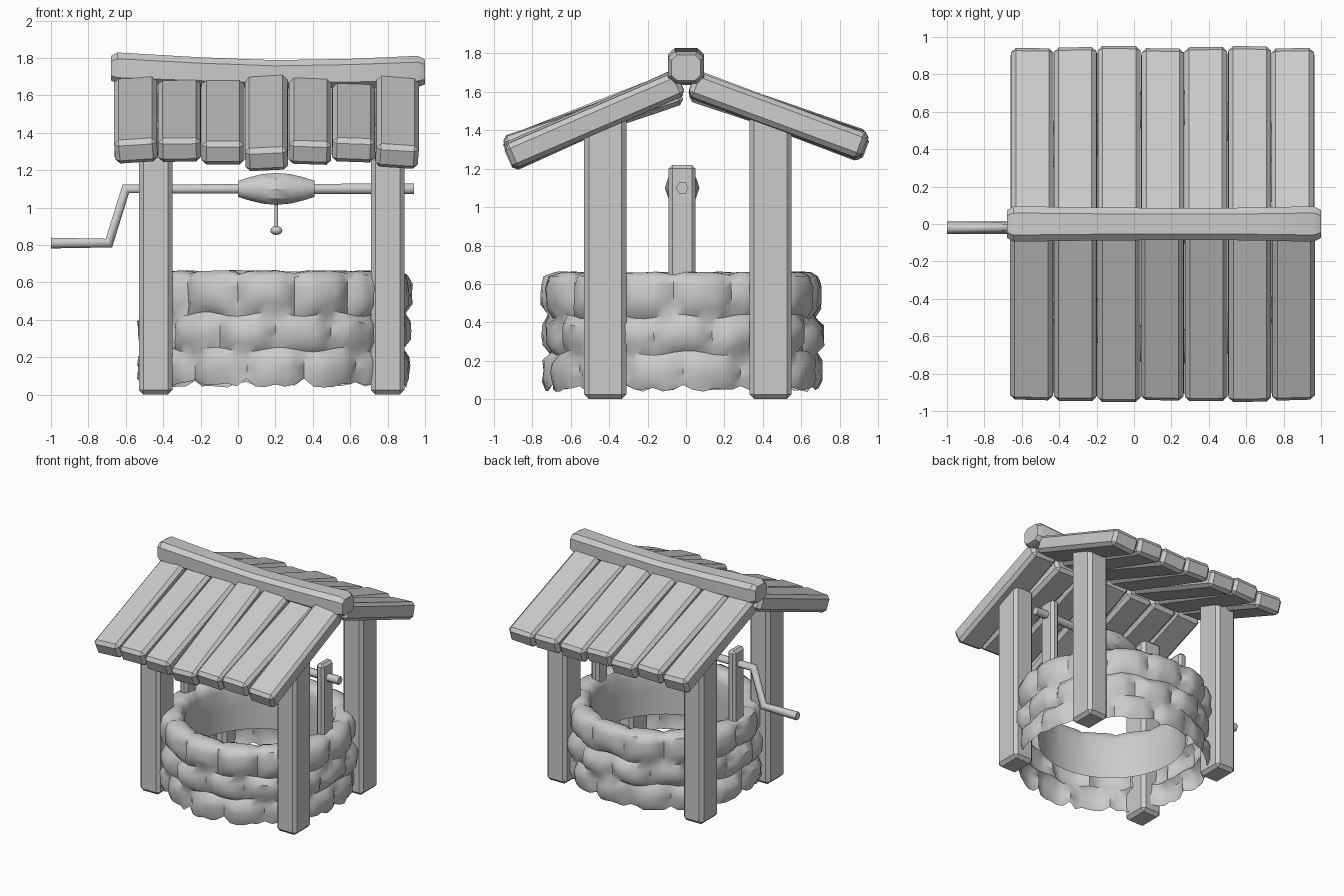
import bpy, bmesh, math, random
from mathutils import Matrix, Vector

if "Cube" in bpy.data.objects:
    bpy.data.objects.remove(bpy.data.objects["Cube"])

random.seed(4)
CX, CY = 0.20, -0.015      # centre of the stone ring


def finish(name, bm, angle=35):
    bmesh.ops.recalc_face_normals(bm, faces=bm.faces)
    me = bpy.data.meshes.new(name)
    bm.to_mesh(me)
    bm.free()
    ob = bpy.data.objects.new(name, me)
    bpy.context.collection.objects.link(ob)
    bpy.ops.object.select_all(action='DESELECT')
    ob.select_set(True)
    bpy.context.view_layer.objects.active = ob
    bpy.ops.object.shade_smooth_by_angle(angle=math.radians(angle))
    return ob


def box(name, size, matrix, bevel=0.025):
    bm = bmesh.new()
    bmesh.ops.create_cube(bm, size=1)
    bmesh.ops.scale(bm, vec=size, verts=bm.verts)
    bmesh.ops.bevel(bm, geom=bm.edges[:], offset=bevel, segments=1,
                    affect='EDGES', profile=0.5)
    bm.transform(matrix)
    return finish(name, bm)


def loft_x(name, stations, section, y0=0.0):
    """Sweep a closed (y, z) section along x; stations are (x, z, scale)."""
    bm = bmesh.new()
    rings = [[bm.verts.new((x, y0 + y * r, z + h * r)) for y, h in section]
             for x, z, r in stations]
    n = len(section)
    for a, b in zip(rings, rings[1:]):
        for i in range(n):
            bm.faces.new((a[i], a[(i + 1) % n], b[(i + 1) % n], b[i]))
    bm.faces.new(rings[0])
    bm.faces.new(rings[-1])
    return finish(name, bm)


def rod(name, points, radius):
    cu = bpy.data.curves.new(name, 'CURVE')
    cu.dimensions = '3D'
    cu.bevel_depth, cu.bevel_resolution, cu.use_fill_caps = radius, 1, True
    sp = cu.splines.new('POLY')
    sp.points.add(len(points) - 1)
    for p, co in zip(sp.points, points):
        p.co = (*co, 1)
    ob = bpy.data.objects.new(name, cu)
    bpy.context.collection.objects.link(ob)


# stone wall: bulging stones in three courses, rounded rim, smooth inner wall
STONES, SUB = 14, 6
N = STONES * SUB
levels = [0.05, 0.24, 0.43, 0.64]
size = [[random.uniform(-0.012, 0.014) for _ in range(STONES)] for _ in range(3)]
shift = [0, 3, 1]


def swell(t):
    return min(1.0, 1.3 * math.sin(math.pi * t) ** 0.6) if 0 < t < 1 else 0.0


bm = bmesh.new()
rings = []
for row in range(3):
    for k in range(5 if row == 2 else 4):
        t = k / 4
        ring = []
        for i in range(N):
            j = (i + shift[row]) % N
            u = (j % SUB) / SUB
            bu = swell(u)
            bv = max(swell(t), 0.55 if (row, k) in ((2, 4), (0, 0)) else 0.15)
            r = 0.685 + size[row][j // SUB] * bu + 0.045 * bu * bv
            r += random.uniform(-0.006, 0.006)
            z = levels[row] + t * (levels[row + 1] - levels[row])
            if row == 0 and k == 0:
                z += 0.025 * (1 - bu) + random.uniform(-0.012, 0.012)
            elif row < 2 or k < 4:
                z += 0.012 * math.sin(i * 0.9 + row)
            else:
                z -= 0.012 * (1 - bu)
            a = 2 * math.pi * i / N
            ring.append(bm.verts.new((CX + r * math.cos(a), CY + r * math.sin(a), z)))
        rings.append(ring)
for r0, z0, w in [(0.665, 0.66, 1), (0.61, 0.662, 1), (0.57, 0.645, 0.8),
                  (0.55, 0.59, 0.5), (0.55, 0.45, 0), (0.55, 0.25, 0)]:
    ring = []
    for i in range(N):
        bu = swell(((i + shift[2]) % SUB) / SUB)
        r, a = r0 + 0.012 * w * (1 - bu), 2 * math.pi * i / N
        z = z0 - 0.015 * w * (1 - bu) + w * random.uniform(-0.004, 0.004)
        ring.append(bm.verts.new((CX + r * math.cos(a), CY + r * math.sin(a), z)))
    rings.append(ring)
for a, b in zip(rings, rings[1:]):
    for i in range(N):
        bm.faces.new((a[i], a[(i + 1) % N], b[(i + 1) % N], b[i]))
finish("stone_wall", bm, 50)

# four roof posts and the two crank supports
for x, side in ((-0.44, "left"), (0.80, "right")):
    for y, end in ((-0.42, "front"), (0.44, "back")):
        box(f"{end}_{side}_post", (0.18, 0.22, 1.48), Matrix.Translation((x, y, 0.74)))
    box(f"{side}_crank_support", (0.07, 0.14, 0.67),
        Matrix.Translation((x, -0.02, 0.885)), 0.02)

# roof planks: (lower end z, upper end z, roll in degrees) per plank
front = [(1.295, 1.645, -4), (1.30, 1.63, -1), (1.285, 1.63, 0), (1.25, 1.655, -3),
         (1.285, 1.64, 2), (1.30, 1.605, 2), (1.265, 1.65, 4)]
back = [(1.30, 1.64, 2), (1.32, 1.63, -2), (1.30, 1.64, 1), (1.33, 1.64, 2),
        (1.31, 1.65, -2), (1.32, 1.62, 1), (1.31, 1.64, -3)]
for sign, rows, side in ((-1, front, "front"), (1, back, "back")):
    for i, (z_low, z_top, roll) in enumerate(rows):
        x = -0.545 + i * 0.2325
        top = Vector((x, sign * 0.03, z_top))
        low = Vector((x, sign * (0.925 + 0.006 * (i % 3)), z_low))
        d = low - top
        pitch = math.atan2(d.z * sign, abs(d.y))
        m = (Matrix.Translation((top + low) / 2) @ Matrix.Rotation(pitch, 4, 'X')
             @ Matrix.Rotation(math.radians(roll), 4, 'Y'))
        box(f"{side}_roof_plank_{i + 1}", (0.228, d.length, 0.135), m)

# sagging ridge beam with chamfered corners
octagon = [(1.13, .6), (.7, 1), (-.7, 1), (-1.13, .6),
           (-1.13, -.6), (-.7, -1), (.7, -1), (1.13, -.6)]
loft_x("ridge_beam", [(-0.68, 1.745, 0.065), (-0.645, 1.745, 0.084),
                      (-0.2, 1.725, 0.078), (0.2, 1.712, 0.076), (0.6, 1.718, 0.077),
                      (0.96, 1.727, 0.084), (1.0, 1.725, 0.066)], octagon)

# axle with bent crank handle
rod("axle_and_crank", [(0.94, -0.02, 1.10), (-0.60, -0.02, 1.10),
                       (-0.69, -0.02, 0.81), (-1.0, -0.02, 0.81)], 0.033)

# wound rope drum
circle = [(math.cos(k * math.pi / 5), math.sin(k * math.pi / 5)) for k in range(10)]
loft_x("rope_drum", [(0.0, 1.10, 0.045), (0.06, 1.10, 0.065), (0.13, 1.10, 0.083),
                     (0.205, 1.10, 0.09), (0.28, 1.10, 0.083), (0.35, 1.10, 0.065),
                     (0.41, 1.10, 0.045)], circle, -0.02)

# hanging rope and its knot
rod("hanging_rope", [(0.205, -0.02, 1.05), (0.205, -0.02, 0.88)], 0.01)
bm = bmesh.new()
bmesh.ops.create_uvsphere(bm, u_segments=10, v_segments=6, radius=0.034)
bm.transform(Matrix.Translation((0.205, -0.02, 0.877)) @ Matrix.Diagonal((1, 1, 0.7, 1)))
finish("rope_knot", bm, 60)
